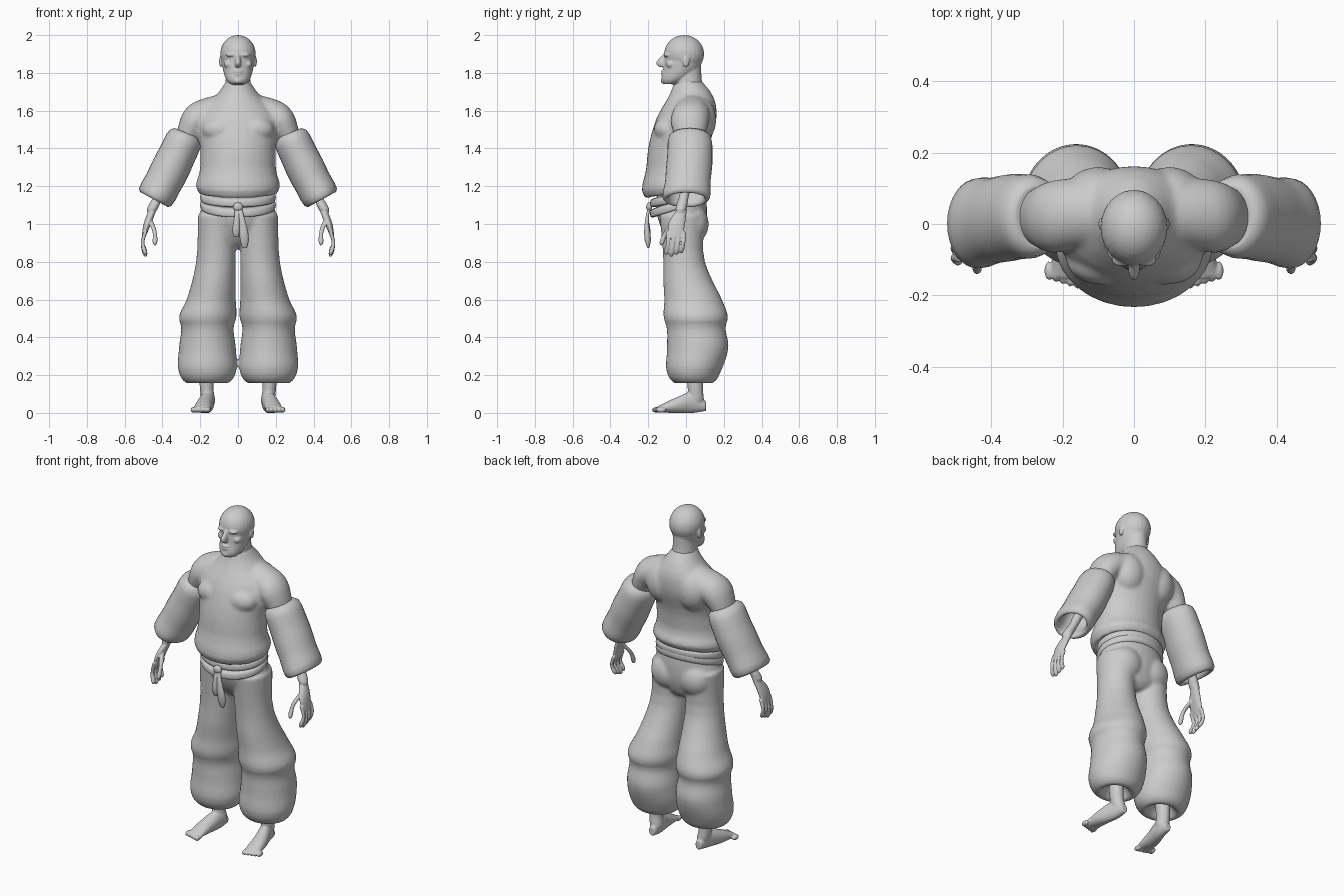
import bpy, bmesh
from math import sin, cos, tau
from mathutils import Matrix, Vector

default_cube = bpy.data.objects.get("Cube")
if default_cube:
    bpy.data.objects.remove(default_cube)

TONE = (.6, .6, .6, 1)
grey = bpy.data.materials.new("plain grey")
grey.use_nodes = True
grey.diffuse_color = TONE
grey.node_tree.nodes["Principled BSDF"].inputs["Base Color"].default_value = TONE


def section(x, y, z, half_width, half_depth, roll=0, pitch=0):
    """One elliptical cross-section of a loft."""
    return Vector((x, y, z, half_width, half_depth, roll, pitch))


def slab(z, half_width, front, back, x=0, pitch=0):
    """Level section described by its front and back limits."""
    return section(x, (front + back) / 2, z, half_width, (back - front) / 2, 0, pitch)


def tuck(sec, inset, lift=0):
    """The same section drawn in and raised, for hems and cuffs."""
    return sec + Vector((0, 0, lift, -inset, -inset, 0, 0))


def spline(keys, steps=4):
    """Smooth run of sections that passes through every key."""
    gaps = [(b - a).length for a, b in zip(keys, keys[1:])]
    slopes = [(b - a) / gap for a, b, gap in zip(keys, keys[1:], gaps)]
    inner = [(s * h + r * g) / (g + h)
             for s, r, g, h in zip(slopes, slopes[1:], gaps, gaps[1:])]
    tangents = [slopes[0]] + inner + [slopes[-1]]
    result = []
    for i, gap in enumerate(gaps):
        for k in range(steps):
            t = k / steps
            leave = (tangents[i] - slopes[i]) * (1 - t)
            arrive = (tangents[i + 1] - slopes[i]) * t
            result.append(keys[i] + slopes[i] * gap * t + (leave - arrive) * gap * t * (1 - t))
    return result + [keys[-1]]


def loft(bm, keys, lengthwise=False, sides=32):
    """Skin the sections; lengthwise rings stand upright along y."""
    rings = []
    for x, y, z, wide, deep, roll, pitch in spline(keys):
        ring = []
        for i in range(sides):
            u, v = wide * cos(tau * i / sides), deep * sin(tau * i / sides)
            if lengthwise:
                point = (x + u, y, z + v)
            else:
                point = (x + u * cos(roll), y + v, z + u * sin(roll) + v * pitch)
            ring.append(bm.verts.new(point))
        rings.append(ring)
    for low, high in zip(rings, rings[1:]):
        for i in range(sides):
            bm.faces.new((low[i - 1], low[i], high[i], high[i - 1]))
    bm.faces.new(rings[0])
    bm.faces.new(rings[-1])


def limb(bm, points, wide, deep, taper):
    """Tapering tube with a rounded end, for fingers and other slim parts."""
    last = len(points) - 1
    keys = []
    for i, point in enumerate(points):
        scale = 1 + (taper - 1) * i / last
        keys.append(section(*point, wide * scale, deep * scale))
    tip = tuck(keys[-1], min(keys[-1][3], keys[-1][4]) / 2, -wide * taper / 2)
    loft(bm, keys + [tip], sides=16)


def ball(bm, centre, size):
    place = Matrix.Translation(centre) @ Matrix.Diagonal(Vector((*size, 1)))
    bmesh.ops.create_uvsphere(bm, u_segments=24, v_segments=16, radius=1, matrix=place)


def mirror(bm):
    """Repeat everything built so far on the other side."""
    copy = bmesh.ops.duplicate(bm, geom=bm.verts[:] + bm.edges[:] + bm.faces[:])
    verts = [g for g in copy["geom"] if isinstance(g, bmesh.types.BMVert)]
    bmesh.ops.scale(bm, vec=(-1, 1, 1), verts=verts)


def finish(bm, name, voxel=0):
    """Make the object, blending overlapping volumes when a voxel size is given."""
    bmesh.ops.recalc_face_normals(bm, faces=bm.faces)
    for face in bm.faces:
        face.smooth = True
    mesh = bpy.data.meshes.new(name)
    bm.to_mesh(mesh)
    bm.free()
    mesh.materials.append(grey)
    ob = bpy.data.objects.new(name, mesh)
    bpy.context.collection.objects.link(ob)
    if voxel:
        blend = ob.modifiers.new("blend", "REMESH")
        blend.mode = "VOXEL"
        blend.voxel_size = voxel
        blend.use_smooth_shade = True
        soften = ob.modifiers.new("soften", "SMOOTH")
        soften.iterations = 4


# jacket: shoulders, shoulder blades and chest, then the trunk
bm = bmesh.new()
loft(bm, [section(.03, .04, 1.6, .1, .1, 1.6), section(.15, .03, 1.58, .09, .1, 1.3),
          section(.23, .02, 1.54, .08, .1, .8), section(.27, .02, 1.46, .06, .08, .4)])
ball(bm, (.1, .07, 1.55), (.1, .09, .12))
ball(bm, (.09, -.1, 1.5), (.1, .07, .07))
mirror(bm)
hem = slab(1.17, .21, -.22, .12, pitch=.15)
loft(bm, [tuck(hem, .04, .02), tuck(hem, .01, -.01), hem, slab(1.3, .2, -.21, .11),
          slab(1.4, .2, -.2, .12), slab(1.55, .22, -.16, .16),
          slab(1.7, .1, -.08, .13), slab(1.76, .06, -.06, .08)])
finish(bm, "jacket", .01)

# sleeves: a lip at the top, a wide billow and a hollow cuff
bm = bmesh.new()
lip = section(.27, .02, 1.48, .07, .09, .4)
billow = section(.33, .02, 1.35, .1, .12, .5)
elbow = section(.39, .01, 1.23, .1, .12, .5)
cuff = section(.445, 0, 1.13, .085, .115, .5)
loft(bm, [tuck(lip, .02), lip, billow, elbow, cuff, tuck(cuff, .01),
          tuck(elbow, .02), tuck(billow, .06)])
mirror(bm)
finish(bm, "sleeves")

# hands: forearm, palm, four fingers and a thumb
bm = bmesh.new()
limb(bm, [(.38, .01, 1.25), (.42, -.01, 1.15), (.46, -.03, 1.06)], .03, .03, .7)
loft(bm, [section(.45, -.02, 1.08, .02, .025), section(.48, -.05, 1, .02, .045),
          section(.5, -.055, .93, .01, .04)])
for k in range(4):
    y = -.095 + k * .027
    tip = .83 + .01 * abs(k - 1)
    limb(bm, [(.49, y, .96), (.505, y, .9), (.49, y - .01, tip)], .011, .012, .7)
limb(bm, [(.47, -.05, 1.03), (.44, -.11, .95), (.44, -.13, .89)], .015, .016, .5)
mirror(bm)
finish(bm, "hands", .004)


# trousers: legs share a straight inner seam, then seat and hips
def leg(z, half_width, front, back):
    return slab(z, half_width, front, back, x=half_width + .012)


bm = bmesh.new()
fold = leg(.49, .15, -.115, .22)
ankle_hem = leg(.21, .15, -.1, .18)
loft(bm, [leg(1.05, .1, -.14, .1), leg(.8, .105, -.12, .1), leg(.7, .115, -.12, .14),
          leg(.6, .13, -.115, .19), fold, tuck(fold, .008, -.02), leg(.35, .15, -.1, .225),
          ankle_hem, tuck(ankle_hem, .015, -.03), tuck(ankle_hem, .05, -.055),
          tuck(ankle_hem, .1)])
ball(bm, (.09, .04, 1), (.1, .08, .1))
mirror(bm)
loft(bm, [slab(1.18, .18, -.15, .1), slab(1.1, .19, -.16, .11), slab(1, .21, -.14, .11),
          slab(.9, .13, -.08, .08), slab(.87, .06, -.04, .05)])
finish(bm, "trousers", .009)

# belt: two wraps that dip at the front
bm = bmesh.new()
for z, pitch in ((1.14, .2), (1.1, .3)):
    wrap = slab(z, .2, -.19, .12, pitch=pitch)
    loft(bm, [tuck(wrap, .02, .024), tuck(wrap, .003, .016), wrap,
              tuck(wrap, .003, -.016), tuck(wrap, .02, -.024)])
finish(bm, "belt")

# belt knot and its two hanging ends
bm = bmesh.new()
ball(bm, (0, -.195, 1.09), (.026, .016, .024))
for lean, low in ((-.01, .94), (.035, .88)):
    limb(bm, [(0, -.19, 1.1), (lean / 2, -.205, 1.04), (lean, -.2, low)], .015, .008, 1)
finish(bm, "belt_knot")

# feet: shin, wedge from heel to ball, and toes
bm = bmesh.new()
limb(bm, [(.165, .045, .22), (.165, .05, .12), (.155, .055, .05)], .04, .045, .8)
loft(bm, [section(.155, .105, .035, .02, .025), section(.16, .04, .055, .035, .055),
          section(.18, -.05, .04, .043, .042), section(.19, -.15, .02, .045, .015)],
     lengthwise=True)
for k in range(5):
    ball(bm, (.158 + k * .02, -.155 + k * .006, .016), (.013, .027, .015))
mirror(bm)
finish(bm, "feet", .005)

# head: brows, cheeks and ears, then skull, jaw, neck, nose and mouth
bm = bmesh.new()
ball(bm, (.034, -.1, 1.895), (.03, .02, .01))
ball(bm, (.05, -.08, 1.845), (.025, .025, .02))
ball(bm, (.092, 0, 1.86), (.008, .018, .03))
mirror(bm)
ball(bm, (0, -.01, 1.9), (.094, .106, .1))
loft(bm, [slab(1.74, .04, -.12, -.05), slab(1.76, .06, -.13, 0), slab(1.82, .08, -.12, .07),
          slab(1.92, .09, -.11, .09)])
loft(bm, [slab(1.69, .07, -.06, .1), slab(1.75, .066, -.065, .085), slab(1.86, .06, -.06, .08)])
loft(bm, [slab(1.9, .01, -.12, -.09), slab(1.845, .016, -.157, -.09),
          slab(1.83, .014, -.14, -.09)])
for z, height in ((1.807, .007), (1.793, .007), (1.758, .016)):
    ball(bm, (0, -.116, z), (.025, .018, height))
finish(bm, "head", .005)
